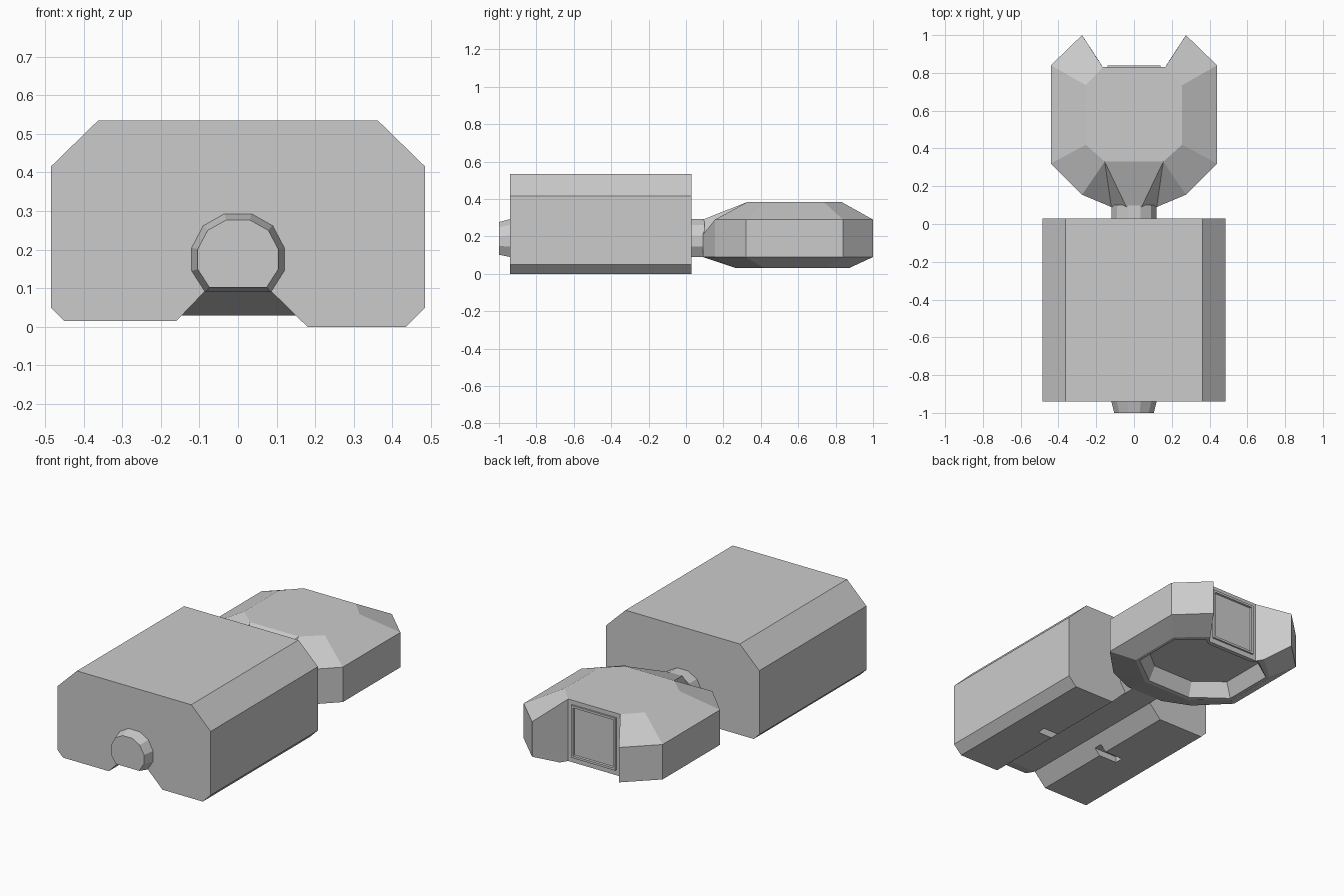
import bpy, bmesh

if "Cube" in bpy.data.objects:
    bpy.data.objects.remove(bpy.data.objects["Cube"])


def loft(name, loops):
    """Skin a stack of equal-length 3D loops and cap both ends."""
    bm = bmesh.new()
    rings = [[bm.verts.new(p) for p in loop] for loop in loops]
    n = len(rings[0])
    for a, b in zip(rings, rings[1:]):
        for i in range(n):
            j = (i + 1) % n
            bm.faces.new((a[i], a[j], b[j], b[i]))
    bm.faces.new(rings[0])
    bm.faces.new(rings[-1])
    bmesh.ops.remove_doubles(bm, verts=bm.verts, dist=1e-4)
    bmesh.ops.recalc_face_normals(bm, faces=bm.faces)
    return finish(name, bm)


def finish(name, bm):
    mesh = bpy.data.meshes.new(name)
    bm.to_mesh(mesh)
    bm.free()
    ob = bpy.data.objects.new(name, mesh)
    bpy.context.collection.objects.link(ob)
    return ob


def box(name, lo, hi, inset=None):
    bm = bmesh.new()
    bmesh.ops.create_cube(bm, size=1)
    for v in bm.verts:
        v.co = [l + (c + 0.5) * (h - l) for l, c, h in zip(lo, v.co, hi)]
    if inset:
        bm.normal_update()
        back = [f for f in bm.faces if f.normal.y > 0.9]
        bmesh.ops.inset_region(bm, faces=back, thickness=inset)
        bmesh.ops.inset_region(bm, faces=back, thickness=0.004, depth=-0.012)
    return finish(name, bm)


def mirrored(half):
    return half + [(-x, y, z) for x, y, z in reversed(half)]


def at_z(points, z):
    return mirrored([(x, y, z) for x, y in points])


def at_y(points, y):
    return [(x, y, z) for x, z in points]


# Main body: chamfered block with a groove underneath
body_profile = [(-0.485, 0.05), (-0.45, 0.015), (-0.16, 0.015), (-0.085, 0.093),
                (0.085, 0.093), (0.18, 0), (0.435, 0), (0.485, 0.05),
                (0.485, 0.415), (0.362, 0.535), (-0.362, 0.535), (-0.485, 0.415)]
body = loft("body", [at_y(body_profile, -0.94), at_y(body_profile, 0.03)])

# Cross slot in the underside
cutter = box("slot_cutter", (-0.275, -0.48, -0.05), (0.275, -0.43, 0.05))
cutter.hide_render = True
cutter.hide_viewport = True
slot = body.modifiers.new("slot", "BOOLEAN")
slot.operation = "DIFFERENCE"
slot.solver = "EXACT"
slot.object = cutter

# Shaft running through the body, tapered at the front tip
shaft_half = [(0.085, 0.09), (0.12, 0.145), (0.12, 0.205), (0.09, 0.262), (0.035, 0.293)]
shaft = shaft_half + [(-x, z) for x, z in reversed(shaft_half)]
tip = [(x * 0.87, 0.178 + (z - 0.178) * 0.86) for x, z in shaft]
loft("shaft", [at_y(tip, -1.0), at_y(shaft, -0.94), at_y(shaft, 0.10)])

# Head: right-half outlines from the recess floor up to the top plate
outline = [(0.04, 0.09), (0.12, 0.09), (0.275, 0.155), (0.44, 0.32),
           (0.44, 0.84), (0.275, 1.0), (0.165, 0.83)]
floor = [(0.13, 0.33)] * 3 + [(0.28, 0.45), (0.28, 0.71), (0.16, 0.79), (0.14, 0.78)]
rim_in = [(0.14, 0.295)] * 3 + [(0.32, 0.43), (0.32, 0.73), (0.185, 0.83), (0.15, 0.805)]
rim_out = [(0.15, 0.27)] * 3 + [(0.34, 0.42), (0.34, 0.74), (0.19, 0.87), (0.165, 0.83)]
top = [(0.155, 0.33)] * 3 + [(0.255, 0.42), (0.255, 0.735)] + [(0.165, 0.83)] * 2
shoulder = mirrored([(x, y, 0.21 if i == 1 else 0.29) for i, (x, y) in enumerate(outline)])
loft("head", [at_z(floor, 0.11), at_z(rim_in, 0.03), at_z(rim_out, 0.03),
              at_z(outline, 0.09), shoulder, at_z(top, 0.385)])

# Framed panel between the rear jaws
box("rear_panel", (-0.14, 0.81, 0.06), (0.14, 0.84, 0.36), inset=0.018)
